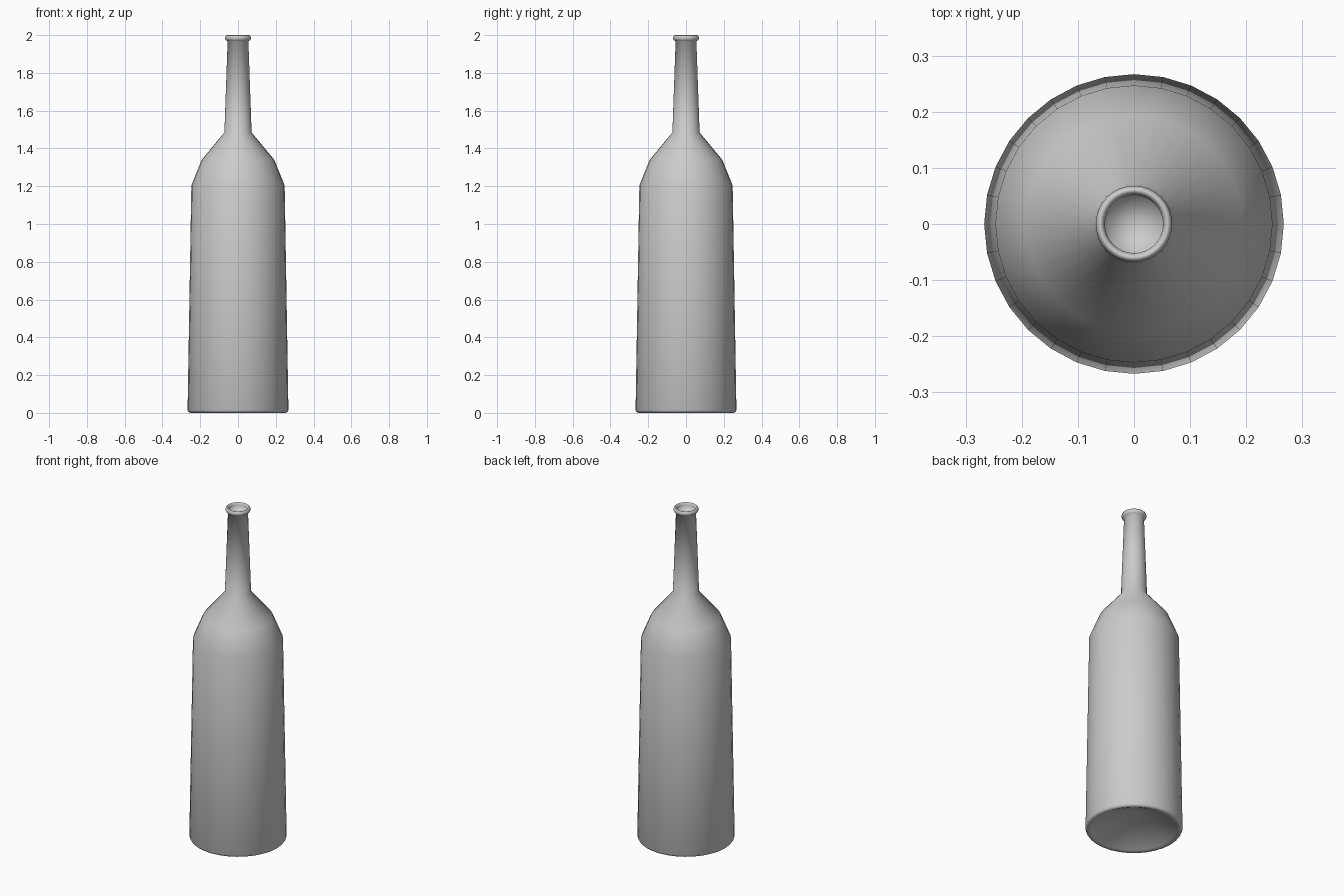
import bpy, bmesh
from math import cos, sin, tau

if "Cube" in bpy.data.objects:
    bpy.data.objects.remove(bpy.data.objects["Cube"])

SIDES = 32

# Half profile (radius, height): punt, body, shoulder, neck, lip, inside of mouth
profile = [
    (0.235, 0.006), (0.25, 0.0), (0.262, 0.004), (0.267, 0.014),
    (0.247, 1.205), (0.192, 1.34), (0.072, 1.485), (0.055, 1.968),
    (0.063, 1.972), (0.068, 1.98), (0.068, 1.99), (0.064, 1.998),
    (0.06, 2.0), (0.055, 1.996), (0.052, 1.985), (0.051, 1.965),
]


def lathe(name, profile, bottom_z, top_z):
    bm = bmesh.new()
    rings = [[bm.verts.new((r * cos(tau * i / SIDES), r * sin(tau * i / SIDES), z))
              for i in range(SIDES)] for r, z in profile]
    for a, b in zip(rings, rings[1:]):
        for i in range(SIDES):
            j = (i + 1) % SIDES
            bm.faces.new((a[i], a[j], b[j], b[i]))
    # Close both ends with fans: raised punt below, mouth floor above
    low, high = bm.verts.new((0, 0, bottom_z)), bm.verts.new((0, 0, top_z))
    for i in range(SIDES):
        j = (i + 1) % SIDES
        bm.faces.new((rings[0][j], rings[0][i], low))
        bm.faces.new((rings[-1][i], rings[-1][j], high))
    for f in bm.faces:
        f.smooth = True
    mesh = bpy.data.meshes.new(name)
    bm.to_mesh(mesh)
    bm.free()
    obj = bpy.data.objects.new(name, mesh)
    bpy.context.collection.objects.link(obj)
    return obj


lathe("bottle", profile, 0.12, 1.955)
